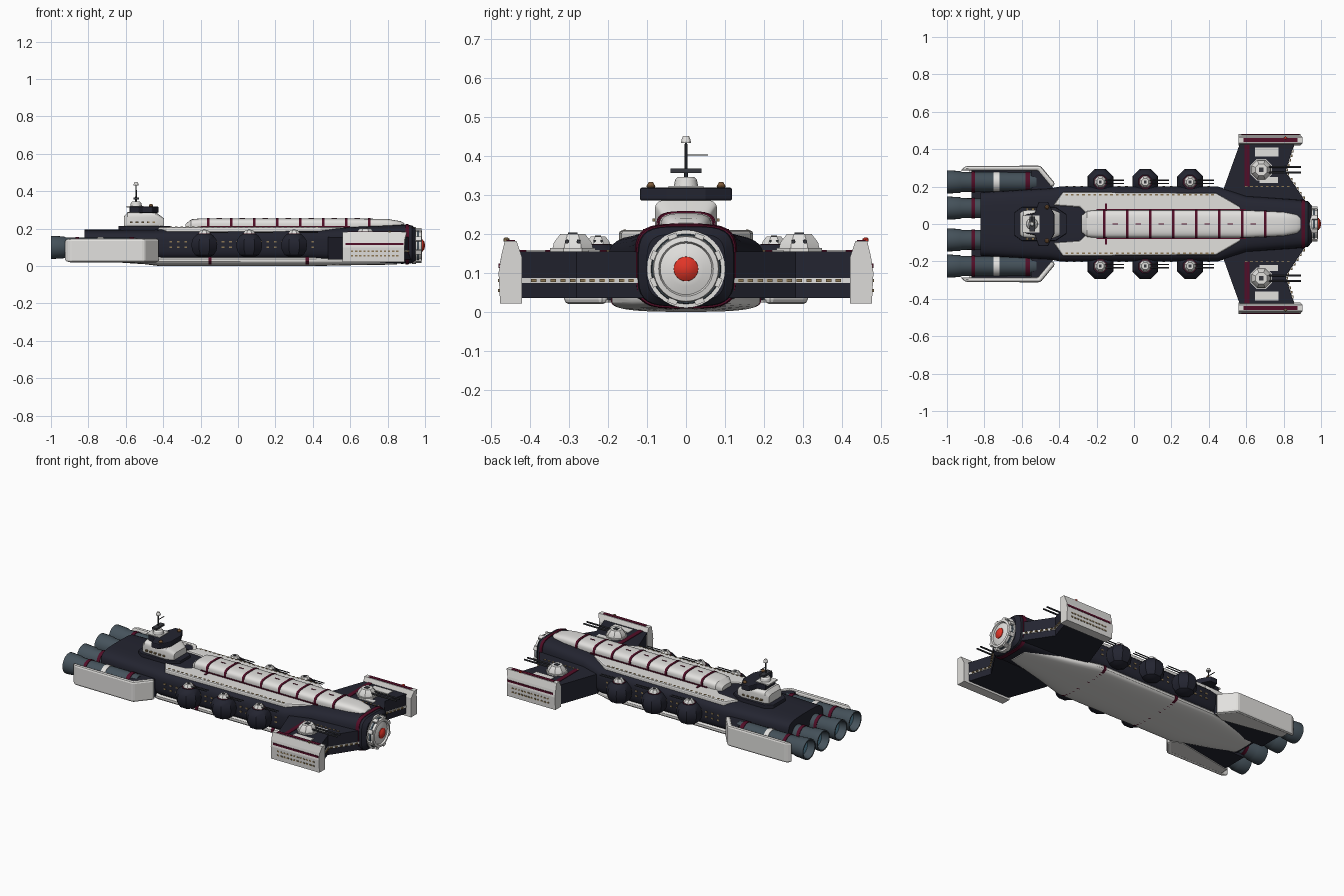
import bpy, bmesh, math
from mathutils import Vector, Matrix

if "Cube" in bpy.data.objects:
    bpy.data.objects.remove(bpy.data.objects["Cube"])

def material(name, r, g, b):
    m = bpy.data.materials.new(name)
    m.diffuse_color = (r, g, b, 1)
    m.use_nodes = True
    m.node_tree.nodes["Principled BSDF"].inputs["Base Color"].default_value = m.diffuse_color
    return m

NAVY = material("navy hull", .017, .018, .03)
WHITE = material("white plating", .76, .75, .73)
MAROON = material("maroon trim", .085, .004, .02)
STEEL = material("blue grey steel", .06, .085, .105)
GUN = material("gun grey", .04, .042, .05)
RED = material("red lens", .75, .035, .02)
TAN = material("window tan", .27, .19, .09)
BLUE = material("engine blue", .12, .3, .42)
BROWN = material("bronze", .2, .1, .04)

def finish(name, bm, mat, smooth=30, bevel=0):
    bmesh.ops.recalc_face_normals(bm, faces=bm.faces)
    me = bpy.data.meshes.new(name)
    bm.to_mesh(me)
    bm.free()
    me.materials.append(mat)
    if smooth:
        me.polygons.foreach_set("use_smooth", [True] * len(me.polygons))
        me.set_sharp_from_angle(angle=math.radians(smooth))
    ob = bpy.data.objects.new(name, me)
    bpy.context.collection.objects.link(ob)
    if bevel:
        mod = ob.modifiers.new("bevel", 'BEVEL')
        mod.width, mod.segments = bevel, 2
    return ob

def skin(name, rings, mat, smooth=30):
    """Join closed rings of points into a capped skin."""
    bm = bmesh.new()
    vs = [[bm.verts.new(p) for p in r] for r in rings]
    n = len(vs[0])
    for a, b in zip(vs, vs[1:]):
        for i in range(n):
            bm.faces.new((a[i], a[(i + 1) % n], b[(i + 1) % n], b[i]))
    bm.faces.new(vs[0])
    bm.faces.new(vs[-1])
    return finish(name, bm, mat, smooth)

def loft(name, sections, mat, p=.5, n=32):
    """Superellipse sections along x: (x, half width, z low, z high)."""
    def ring(x, w, lo, hi):
        out = []
        for i in range(n):
            a = math.tau * (i + .5) / n
            c, s = math.cos(a), math.sin(a)
            out.append((x, w * math.copysign(abs(c) ** p, c),
                        (lo + hi) / 2 + (hi - lo) / 2 * math.copysign(abs(s) ** p, s)))
        return out
    return skin(name, [ring(*s) for s in sections], mat)

def lathe(name, prof, y, z, mat, n=24):
    """Revolve (x, r) points about an x-parallel axis."""
    return skin(name, [[(x, y + r * math.cos(math.tau * i / n), z + r * math.sin(math.tau * i / n))
                        for i in range(n)] for x, r in prof], mat)

def tower(name, prof, x, y, mat, n=16, turn=0):
    """Revolve (z, r) points about a vertical axis."""
    return skin(name, [[(x + r * math.cos(math.tau * i / n + turn), y + r * math.sin(math.tau * i / n + turn), z)
                        for i in range(n)] for z, r in prof], mat)

def slab(name, pts, z0, z1, mat, s=1, bevel=0):
    """Plan outline extruded in z; s mirrors across y."""
    ob = skin(name, [[(x, y * s, z) for x, y in pts] for z in (z0, z1)], mat, 0)
    if bevel:
        m = ob.modifiers.new("bevel", 'BEVEL')
        m.width, m.segments = bevel, 2
    return ob

def boxes(name, items, mat):
    """Many boxes (centre, size) in one mesh."""
    bm = bmesh.new()
    for c, d in items:
        bmesh.ops.create_cube(bm, size=1, matrix=Matrix.Translation(c) @ Matrix.Diagonal((*d, 1)))
    return finish(name, bm, mat, 0)

# Main hull, belly and spine
loft("main_hull", [(-.82, .17, .04, .195), (-.45, .19, .03, .195), (-.4, .2, .025, .2), (.45, .2, .025, .2),
                   (.6, .15, .02, .21), (.88, .13, .012, .222), (.93, .122, .015, .218), (.95, .1, .03, .2)], NAVY)
loft("belly", [(-.8, .08, .03, .06), (-.5, .17, .01, .06), (-.42, .19, 0, .06), (.4, .19, 0, .06),
               (.58, .14, .004, .06), (.85, .07, .008, .06)], WHITE, .65)
for x in (-.15, .37):
    loft("belly_stripe", [(x - .009, .193, 0, .064), (x + .009, .193, 0, .064)], MAROON, .65)
loft("nose_collar", [(.895, .132, .008, .226), (.915, .128, .01, .223)], MAROON)
loft("spine", [(-.28, .045, .18, .225), (-.25, .07, .18, .25), (-.2, .073, .18, .255), (.6, .073, .18, .255),
               (.8, .064, .18, .252), (.87, .05, .18, .24), (.89, .035, .18, .228)], WHITE, .6)
for i in range(8):
    x = -.16 + .123 * i
    w = .076 if x < .62 else .072
    loft("spine_band", [(x - .007, w, .18, .258), (x + .007, w, .18, .258)], MAROON, .6)
boxes("spine_marks", [((-.1 + .123 * i, 0, .255), (.03, .006, .004)) for i in range(7)], MAROON)
boxes("spine_side_trim", [((.2, s * .077, .21), (.8, .006, .008)) for s in (1, -1)], MAROON)

# Nose lens assembly
lathe("nose_ring", [(.93, .1), (.952, .1), (.952, .088), (.982, .083), (.985, .07), (.975, .066),
                    (.982, .045), (.985, .03)], 0, .11, WHITE, 32)
lathe("nose_groove", [(.958, .09), (.968, .0885)], 0, .11, STEEL, 32)
lathe("nose_lens", [(.975, .033), (.988, .031), (.996, .02), (1.0, .006)], 0, .11, RED)
for i in range(8):
    a = math.tau * (i + .5) / 8
    ob = boxes("nose_clamp", [((.965, .09, 0), (.03, .012, .024))], WHITE)
    ob.matrix_world = Matrix.Translation((0, 0, .11)) @ Matrix.Rotation(a, 4, 'X')

def turret(x, y, z, k, mat_base):
    """Faceted turret with twin forward guns."""
    tower("turret_base", [(z, .05 * k), (z + .008, .05 * k)], x, y, mat_base, 8, math.pi / 8)
    tower("turret_house", [(z + .006, .045 * k), (z + .018 * k, .042 * k), (z + .036 * k, .027 * k)],
          x, y, WHITE, 8, math.pi / 8)
    boxes("turret_hatch", [((x, y, z + .037 * k), (.02 * k, .02 * k, .004))], GUN)
    for d in (-.012, .012):
        lathe("gun_barrel", [(x + .03 * k, .0045 * k), (x + .17 * k, .004 * k)], y + d * k, z + .02 * k, GUN, 8)

for s in (1, -1):
    # Deck strips and hull windows
    slab("deck_plate", [(-.43, .1), (-.38, .172), (.44, .165), (.57, .09), (.57, .05), (-.25, .05), (-.29, .09)],
         .17, .209, WHITE, s, .008)
    boxes("deck_windows", [((-.36 + .03 * i, s * .157, .2085), (.014, .007, .005)) for i in range(27)], TAN)
    boxes("hull_windows", [((-.36 + .04 * i, s * .2, z), (.014, .005, .009))
                           for i in range(20) for z in (.1, .13)], TAN)

    # Side gun domes
    for x in (-.18, .06, .3):
        tower("gun_dome", [(.048, .03), (.06, .055), (.085, .071), (.115, .075), (.14, .07), (.16, .055), (.172, .04)],
              x, s * .225, NAVY, 8, math.pi / 8)
        turret(x, s * .225, .166, .75, MAROON)

    # Forward wings
    slab("wing", [(.48, .1), (.48, .19), (.53, .33), (.57, .44), (.86, .44), (.81, .28), (.93, .1)], .035, .155, NAVY, s)
    slab("wing_light_strip", [(.7, .12), (.7, .43), (.86, .43), (.813, .28), (.92, .12)], .074, .087, WHITE, s)
    boxes("wing_windows", [((.835 + abs(y - .28) * (.31 if y > .28 else -.0) + max(0, .28 - y) * .667 - .021,
                             s * y, .08), (.012, .014, .008)) for y in [.14 + .025 * i for i in range(11)]], TAN)
    boxes("wing_stripe", [((.605, s * .32, .156), (.026, .24, .004))], MAROON)
    boxes("wing_panels", [((.71, s * .385, .156), (.125, .05, .006)), ((.72, s * .235, .156), (.1, .03, .005))], WHITE)
    boxes("wing_deck_windows", [((.6 + .028 * i, s * .2, .156), (.014, .007, .005)) for i in range(9)], TAN)
    turret(.68, s * .29, .155, 1.25, WHITE)

    # Wing end plates
    prof = [(.42, .022), (.476, .022), (.48, .1), (.474, .14), (.464, .182), (.434, .182), (.42, .14)]
    ends = [(.56, 1), (.89, 1)]
    ob = skin("end_plate", [[(x + (.012 if x > .7 and z > .15 else 0), s * y, z) for y, z in prof]
                            for x, _ in ends], WHITE, 0)
    boxes("end_plate_top", [((.73, s * .449, .182), (.29, .022, .004))], MAROON)
    boxes("end_plate_stripe", [((.73, s * .477, .118), (.31, .006, .012))], MAROON)
    boxes("end_plate_windows", [((.61 + .022 * i, s * .479, z), (.012, .004, .008))
                                for i in range(12) for z in (.055, .08)], TAN)
    tower("tip_light", [(.18, .008), (.187, .008), (.19, .004)], .81, s * .46, RED if s > 0 else TAN, 8)

    # Engine pods, skids and nozzles
    slab("engine_pod", [(-.87, .08), (-.87, .29), (-.52, .29), (-.43, .19), (-.43, .08)], .03, .105, NAVY, s)
    slab("pod_front", [(-.55, .1), (-.55, .29), (-.51, .285), (-.43, .19), (-.43, .1)], .03, .14, NAVY, s)
    slab("skid", [(-.93, .285), (-.9, .31), (-.5, .312), (-.42, .215), (-.44, .195), (-.515, .285)],
         .02, .147, WHITE, s, .012)
    slab("skid_sole", [(-.88, .24), (-.88, .3), (-.5, .3), (-.43, .2), (-.5, .17)], .024, .032, WHITE, s)
    for y in (.085, .225):
        lathe("engine_tube", [(-.52, .045), (-.55, .052), (-.92, .053), (-.93, .058), (-.99, .062), (-1, .062),
                              (-1, .055), (-.95, .045)], s * y, .1, STEEL)
        lathe("engine_glow", [(-.948, .046), (-.956, .046), (-.962, .02)], s * y, .1, BLUE)
        lathe("engine_collar", [(-.87, .056), (-.85, .056)], s * y, .1, MAROON)
    lathe("engine_white_band", [(-.75, .055), (-.72, .055)], s * .225, .1, WHITE)
    lathe("engine_maroon_band", [(-.58, .055), (-.555, .055)], s * .225, .1, MAROON)

    # Bridge side details
    tower("bridge_lamp", [(.31, .008), (.322, .012), (.332, .006)], -.465, s * .09, BROWN, 10)
    boxes("aft_deck_marks", [((-.15, s * .085, .21), (.012, .05, .005))], MAROON)

# Bridge tower and mast
BR = [(-.64, -.06), (-.64, .06), (-.6, .09), (-.42, .09), (-.36, .05), (-.36, -.05), (-.42, -.09), (-.6, -.09)]
slab("bridge_foot", BR, .19, .215, NAVY, 1, .004)
loft("bridge_house", [(-.61, .06, .2, .265), (-.59, .073, .2, .288), (-.44, .08, .2, .288), (-.395, .06, .2, .255)],
     WHITE, .4)
boxes("bridge_windows", [((-.57 + .03 * i, s * .08, .235), (.014, .012, .008)) for i in range(5) for s in (1, -1)], TAN)
slab("bridge_wings", [(-.425, -.05), (-.425, .05), (-.46, .118), (-.51, .118), (-.53, .06), (-.58, .05),
                      (-.58, -.05), (-.53, -.06), (-.51, -.118), (-.46, -.118)], .285, .318, NAVY, 1, .005)
boxes("bridge_roof", [((-.55, 0, .318), (.09, .09, .008))], WHITE)
tower("mast_base", [(.318, .032), (.338, .028), (.346, .02)], -.545, 0, WHITE)
boxes("radar_bar", [((-.545, 0, .361), (.03, .08, .012))], GUN)
tower("mast", [(.34, .005), (.44, .003)], -.545, 0, GUN, 8)
tower("mast_cap", [(.432, .014), (.442, .012), (.45, .008)], -.545, 0, WHITE, 10)
boxes("mast_arm", [((-.545, .028, .402), (.004, .056, .003))], GUN)
